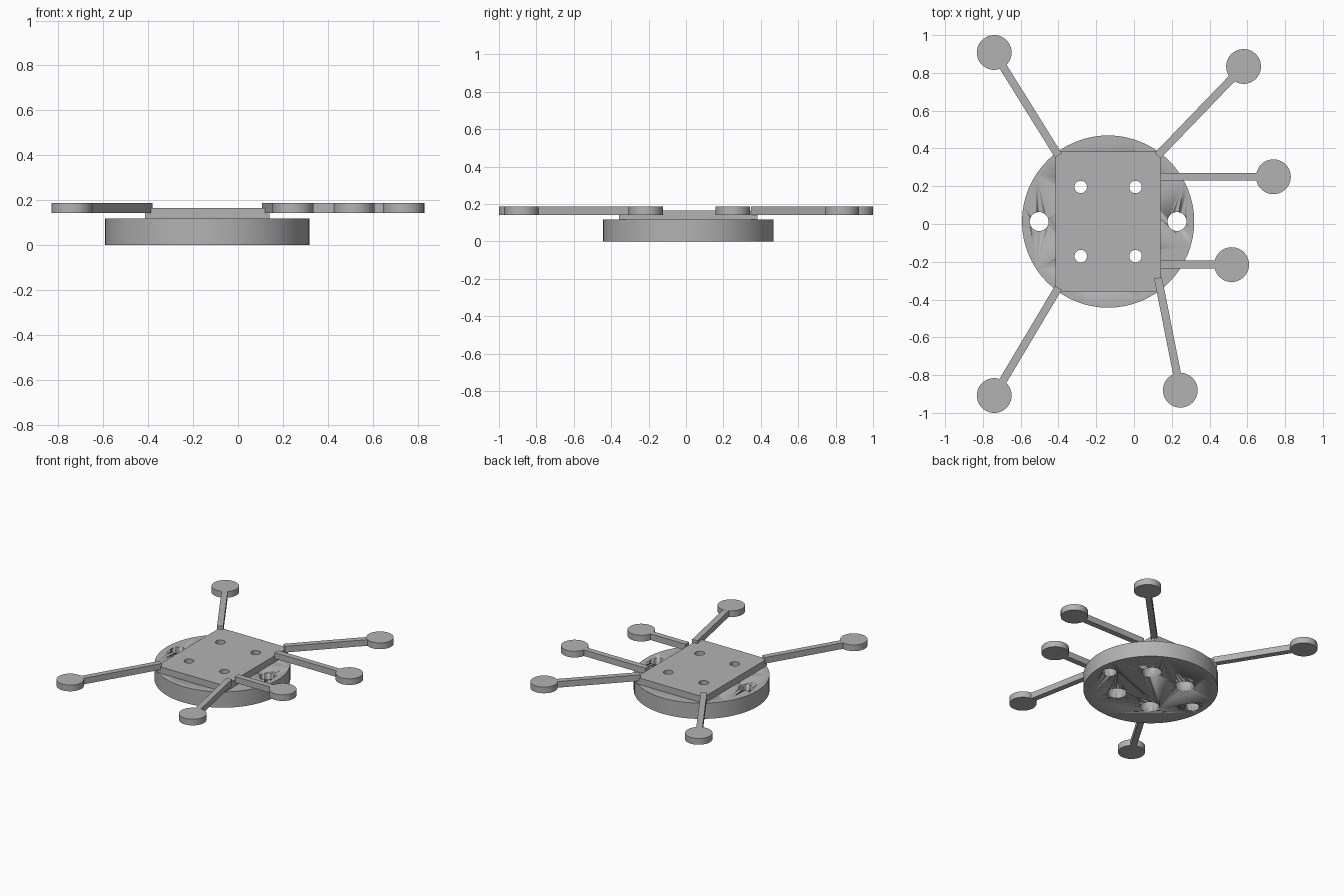
import bpy
import math
from mathutils import Vector

cube = bpy.data.objects.get("Cube")
if cube:
    bpy.data.objects.remove(cube, do_unlink=True)

GREY = (0.45, 0.45, 0.45, 1)
grey = bpy.data.materials.new("plain grey")
grey.use_nodes = True
grey.diffuse_color = GREY
grey.node_tree.nodes["Principled BSDF"].inputs["Base Color"].default_value = GREY


def finish(name):
    ob = bpy.context.object
    ob.name = name
    ob.data.materials.append(grey)
    bpy.ops.object.transform_apply(location=False, rotation=True, scale=True)
    return ob


def disc(name, x, y, r, z0, z1):
    bpy.ops.mesh.primitive_cylinder_add(vertices=64, radius=r, depth=z1 - z0,
                                        location=(x, y, (z0 + z1) / 2))
    ob = finish(name)
    bpy.ops.object.shade_smooth_by_angle(angle=math.radians(30))
    return ob


def box(name, centre, size, angle=0):
    bpy.ops.mesh.primitive_cube_add(size=1, location=centre, rotation=(0, 0, angle))
    bpy.context.object.scale = size
    return finish(name)


def drill(target, x, y, r):
    cutter = disc("cutter", x, y, r, -0.1, 0.3)
    cutter.hide_render = True
    mod = target.modifiers.new("hole", 'BOOLEAN')
    mod.operation, mod.solver, mod.object = 'DIFFERENCE', 'EXACT', cutter
    bpy.context.view_layer.objects.active = target
    bpy.ops.object.modifier_apply(modifier=mod.name)
    bpy.data.objects.remove(cutter, do_unlink=True)


# Round base and square mounting plate
CX, CY = -0.137, 0.013
BASE_TOP, PLATE_TOP = 0.117, 0.165
base = disc("round_base", CX, CY, 0.456, 0, BASE_TOP)
plate = box("mounting_plate", (CX, CY, (BASE_TOP + PLATE_TOP) / 2),
            (0.556, 0.74, PLATE_TOP - BASE_TOP))

# Screw holes: narrow through the plate, wide through the base
for sx in (-1, 1):
    for sy in (-1, 1):
        x, y = CX + sx * 0.145, CY + sy * 0.183
        drill(plate, x, y, 0.033)
        drill(base, x, y, 0.066)
    drill(base, CX + sx * 0.365, CY, 0.05)

# Arms, each ending in a round pad
ARM_Z0, ARM_Z1 = 0.142, 0.188
arms = {
    "back_right": ((-0.40, 0.362), (-0.74, 0.908)),
    "back_left": ((0.125, 0.362), (0.58, 0.834)),
    "upper_side": ((0.141, 0.25), (0.738, 0.25)),
    "lower_side": ((0.141, -0.215), (0.517, -0.215)),
    "front_left": ((0.127, -0.285), (0.245, -0.88)),
    "front_right": ((-0.40, -0.337), (-0.74, -0.908)),
}
for name, (start, end) in arms.items():
    a, b = Vector(start), Vector(end)
    d = b - a
    b -= d.normalized() * 0.05
    mid = (a + b) / 2
    box(name + "_arm", (mid.x, mid.y, (ARM_Z0 + ARM_Z1) / 2),
        ((b - a).length, 0.042, ARM_Z1 - ARM_Z0 - 0.0006), math.atan2(d.y, d.x))
    disc(name + "_pad", end[0], end[1], 0.092, ARM_Z0, ARM_Z1)
